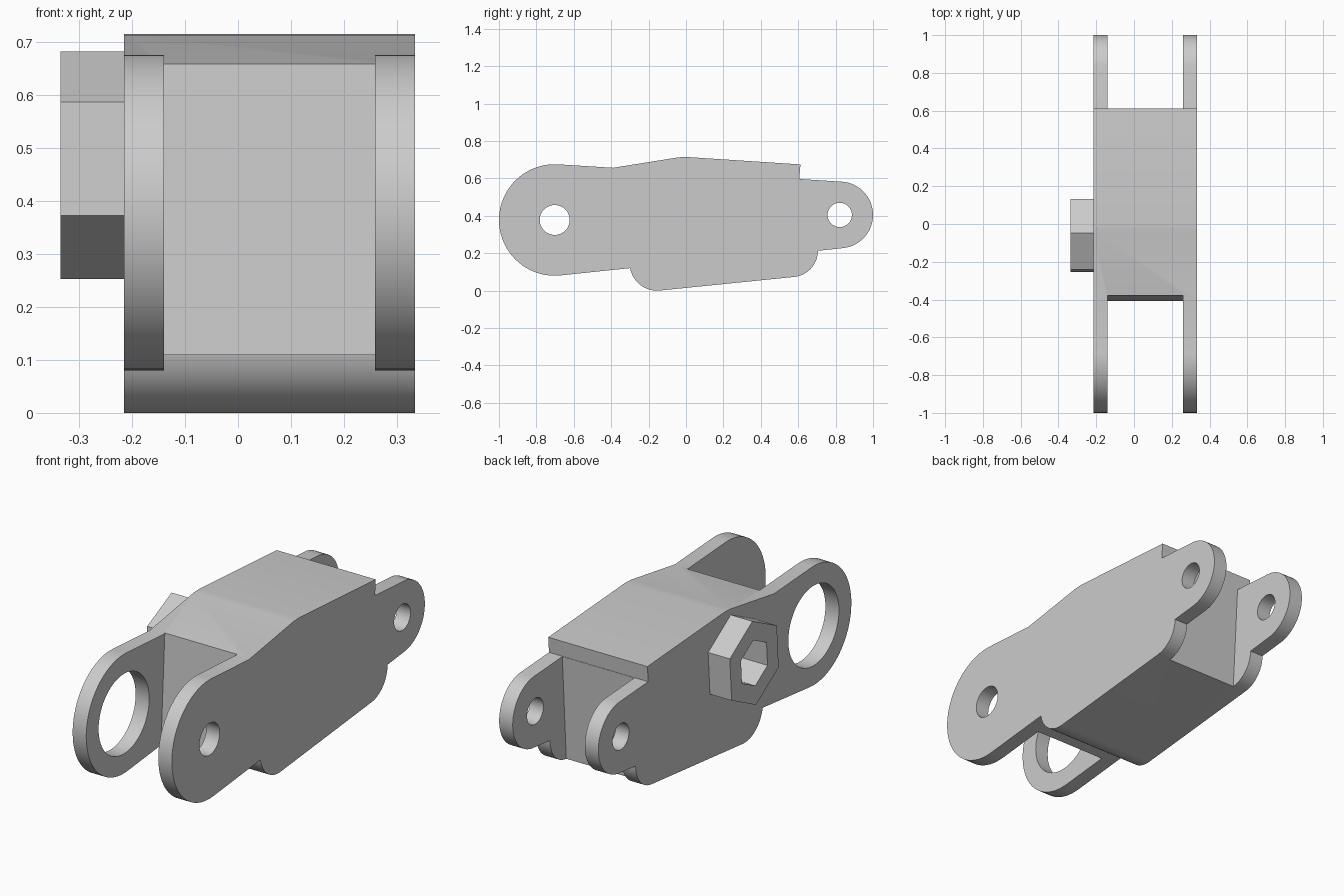
import bpy
import bmesh
from math import cos, sin, radians

cube = bpy.data.objects.get("Cube")
if cube:
    bpy.data.objects.remove(cube, do_unlink=True)

grey = bpy.data.materials.new("plain grey")
grey.use_nodes = True
colour = (0.6, 0.6, 0.6, 1)
grey.diffuse_color = colour
grey.node_tree.nodes["Principled BSDF"].inputs["Base Color"].default_value = colour


def arc(y, z, r, start, end, steps=24):
    """Points on an arc in the side plane, angles in degrees."""
    angles = [radians(start + (end - start) * i / steps) for i in range(steps + 1)]
    return [(y + r * cos(a), z + r * sin(a)) for a in angles]


def prism(name, outline, x0, x1):
    """Extrude a side outline from x0 to x1."""
    bm = bmesh.new()
    face = bm.faces.new([bm.verts.new((x0, y, z)) for y, z in outline])
    side = bmesh.ops.extrude_face_region(bm, geom=[face])
    moved = [v for v in side["geom"] if isinstance(v, bmesh.types.BMVert)]
    bmesh.ops.translate(bm, verts=moved, vec=(x1 - x0, 0, 0))
    bmesh.ops.recalc_face_normals(bm, faces=bm.faces)
    mesh = bpy.data.meshes.new(name)
    bm.to_mesh(mesh)
    bm.free()
    mesh.materials.append(grey)
    obj = bpy.data.objects.new(name, mesh)
    bpy.context.collection.objects.link(obj)
    return obj


def cut(target, outline, x0, x1):
    """Cut a prism out of the target and discard the cutter."""
    cutter = prism("cutter", outline, x0, x1)
    cutter.hide_render = True
    mod = target.modifiers.new("cut", "BOOLEAN")
    mod.operation = "DIFFERENCE"
    mod.solver = "EXACT"
    mod.object = cutter
    bpy.context.view_layer.objects.active = target
    bpy.ops.object.modifier_apply(modifier=mod.name)
    bpy.data.objects.remove(cutter, do_unlink=True)


LEFT, RIGHT = 0.334, -0.215
INNER_LEFT, INNER_RIGHT = 0.259, -0.14
FRONT_PIVOT, REAR_PIVOT = (-0.702, 0.378), (0.822, 0.405)

# Link body: front lobe, rounded foot, rear ear and crowned top
outline = (
    arc(*FRONT_PIVOT, 0.298, 86.5, 275.7, 40)
    + arc(-0.155, 0.146, 0.146, 190, 276)
    + arc(0.565, 0.213, 0.14, -84, 0)
    + arc(*REAR_PIVOT, 0.178, -84, 86, 32)
    + [(0.606, 0.597), (0.612, 0.675), (0, 0.715), (-0.04, 0.713), (-0.39, 0.657)]
)
body = prism("link_body", outline, RIGHT, LEFT)

# Slots that leave the fork arms at each end
cut(body, [(-1.2, -0.2), (-0.426, -0.2), (-0.365, 0.9), (-1.2, 0.9)], INNER_RIGHT, INNER_LEFT)
cut(body, [(1.2, -0.2), (0.56, -0.2), (0.626, 0.9), (1.2, 0.9)], INNER_RIGHT, INNER_LEFT)

# Pivot holes: small on the left arm, large on the right, one pair at the rear
cut(body, arc(*FRONT_PIVOT, 0.08, 0, 352.5, 47), 0.2, 0.4)
cut(body, arc(*FRONT_PIVOT, 0.2, 0, 354, 59), -0.3, 0)
cut(body, arc(*REAR_PIVOT, 0.065, 0, 350, 35), -0.3, 0.4)

# Hexagonal boss with a hexagonal socket
boss_at = (-0.061, 0.4675)
boss = prism("hex_boss", arc(*boss_at, 0.215, 86.2, 386.2, 5), -0.335, RIGHT)
socket = arc(*boss_at, 0.117, 86.2, 386.2, 5)
for part in (body, boss):
    cut(part, socket, -0.4, -0.13)

# Smooth the rounded edges only
for part in (body, boss):
    bpy.ops.object.select_all(action="DESELECT")
    part.select_set(True)
    bpy.context.view_layer.objects.active = part
    bpy.ops.object.shade_smooth_by_angle(angle=radians(30))
